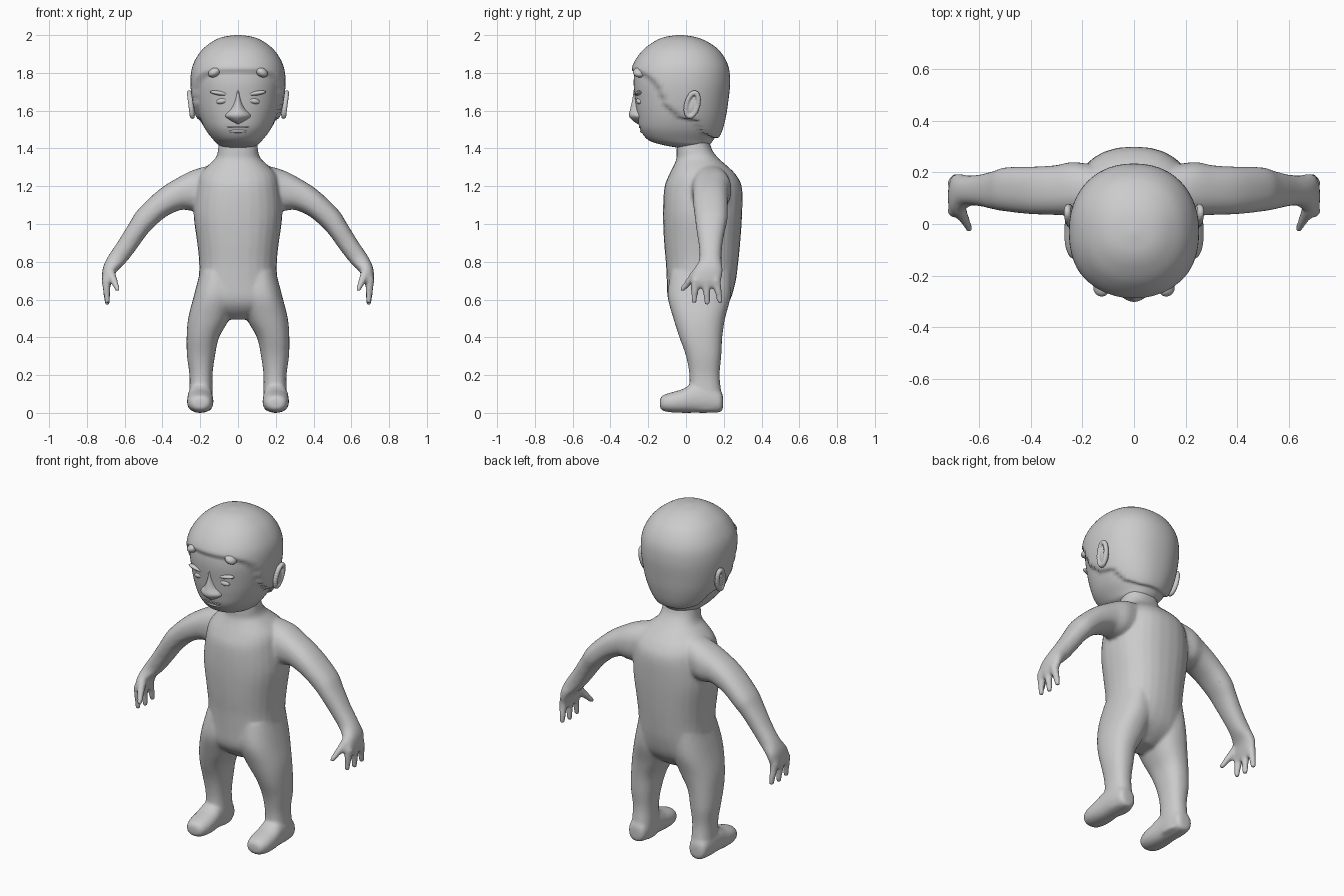
import bpy, bmesh, math
from mathutils import Vector, Matrix

if "Cube" in bpy.data.objects:
    bpy.data.objects.remove(bpy.data.objects["Cube"])


def catmull(a, b, c, d, t):
    return [0.5 * (2 * q + (r - p) * t + (2 * p - 5 * q + 4 * r - s) * t * t
                   + (3 * q - p - 3 * r + s) * t ** 3) for p, q, r, s in zip(a, b, c, d)]


def refine(rows, k):
    """Smoothly interpolate a table of section rows."""
    out = []
    for i in range(len(rows) - 1):
        a, d = rows[max(i - 1, 0)], rows[min(i + 2, len(rows) - 1)]
        out += [catmull(a, rows[i], rows[i + 1], d, j / k) for j in range(k)]
    return out + [list(rows[-1])]


def loft(bm, sections, n=28, power=2.3):
    """sections: (centre, half-axis u, half-axis v); superellipse rings, capped."""
    rings = []
    for c, u, v in sections:
        ring = []
        for i in range(n):
            a = 2 * math.pi * i / n
            ca, sa = math.cos(a), math.sin(a)
            cu = math.copysign(abs(ca) ** (2 / power), ca)
            sv = math.copysign(abs(sa) ** (2 / power), sa)
            ring.append(bm.verts.new(Vector(c) + Vector(u) * cu + Vector(v) * sv))
        rings.append(ring)
    for a, b in zip(rings, rings[1:]):
        for i in range(n):
            j = (i + 1) % n
            bm.faces.new((a[i], a[j], b[j], b[i]))
    bm.faces.new(rings[0][::-1])
    bm.faces.new(rings[-1])


def span(xa, za, xb, zb, y0, y1):
    """Section between two silhouette points and a depth range."""
    return (((xa + xb) / 2, (y0 + y1) / 2, (za + zb) / 2),
            ((xb - xa) / 2, 0, (zb - za) / 2), (0, (y1 - y0) / 2, 0))


def ball(bm, c, r, rot=0.0):
    m = Matrix.Translation(c) @ Matrix.Rotation(rot, 4, 'Y') @ Matrix.Diagonal((*r, 1))
    bmesh.ops.create_uvsphere(bm, u_segments=20, v_segments=12, radius=1, matrix=m)


def finger(bm, a, b, r0, r1):
    a, b = Vector(a), Vector(b)
    for i in range(13):
        t = i / 12
        r = r0 + (r1 - r0) * t
        bmesh.ops.create_icosphere(bm, subdivisions=2, radius=r,
                                   matrix=Matrix.Translation(a.lerp(b, t)))


def finish(bm, name):
    bmesh.ops.recalc_face_normals(bm, faces=bm.faces)
    for f in bm.faces:
        f.smooth = True
    me = bpy.data.meshes.new(name)
    bm.to_mesh(me)
    bm.free()
    ob = bpy.data.objects.new(name, me)
    bpy.context.collection.objects.link(ob)
    return ob


# Body: torso and neck (z, half width, front y, back y)
bm = bmesh.new()
torso = [(1.47, .10, -.04, .12), (1.40, .105, -.05, .135), (1.35, .118, -.05, .17),
         (1.31, .16, -.065, .215), (1.26, .205, -.09, .265), (1.19, .222, -.115, .297),
         (1.05, .235, -.122, .297), (.9, .216, -.116, .287), (.8, .206, -.107, .277),
         (.7, .209, -.102, .264), (.6, .228, -.095, .235), (.54, .16, -.06, .19),
         (.495, .06, .0, .13)]
loft(bm, [span(-r, z, r, z, a, b) for z, r, a, b in refine(torso, 4)])

# Limb sections: legs (inner x, outer x, z, front y, back y)
leg = [(.01, .2, .75, -.08, .24), (.01, .234, .62, -.097, .237), (.045, .264, .5, -.067, .207),
       (.10, .272, .4, -.035, .192), (.122, .270, .3, .0, .187), (.135, .257, .2, .018, .178),
       (.135, .257, .1, .018, .187), (.14, .25, .012, .03, .187)]
# Feet (y, half width, bottom z, top z)
foot = [(-.138, .03, .03, .07), (-.125, .052, .012, .092), (-.08, .068, .003, .108),
        (-.02, .07, .0, .125), (.04, .066, .0, .155), (.12, .062, .0, .15),
        (.18, .052, .003, .12), (.196, .03, .02, .09)]
# Arms (upper x, z, lower x, z, front y, back y)
arm = [(.10, 1.32, .12, 1.08, .02, .22), (.22, 1.292, .24, 1.07, .03, .24),
       (.31, 1.25, .30, 1.075, .035, .227), (.42, 1.18, .38, 1.04, .038, .222),
       (.53, 1.075, .45, .98, .048, .22), (.575, 1.005, .49, .935, .055, .207),
       (.637, .905, .54, .865, .068, .192), (.69, .825, .595, .795, .07, .188),
       (.716, .765, .645, .745, .04, .195), (.72, .70, .668, .69, .025, .185),
       (.71, .665, .682, .66, .04, .175)]
for s in (1, -1):
    loft(bm, [span(s * a, z, s * b, z, y0, y1) for a, b, z, y0, y1 in refine(leg, 4)])
    loft(bm, [((s * .2, y, (a + b) / 2), (w, 0, 0), (0, 0, (b - a) / 2))
              for y, w, a, b in refine(foot, 4)])
    loft(bm, [span(s * a, za, s * b, zb, y0, y1) for a, za, b, zb, y0, y1 in refine(arm, 4)])
    # Three fingers and a thumb
    for y0, y1, z in ((.05, .043, .592), (.105, .112, .583), (.16, .18, .592)):
        finger(bm, (s * .698, y0, .70), (s * .692, y1, z), .025, .016)
    finger(bm, (s * .675, .055, .74), (s * .638, -.018, .655), .027, .015)
body = finish(bm, "body")
m = body.modifiers.new("blend", 'REMESH')
m.mode, m.voxel_size, m.use_smooth_shade = 'VOXEL', .009, True
m = body.modifiers.new("soften", 'SMOOTH')
m.factor, m.iterations = .5, 8
m = body.modifiers.new("reduce", 'DECIMATE')
m.ratio = .3

# Head with raised hair cap (z, half width, front y, back y)
skull = [(1.405, .07, -.05, .10), (1.42, .105, -.13, .125), (1.445, .13, -.20, .145),
         (1.5, .172, -.242, .175), (1.57, .203, -.258, .193), (1.65, .222, -.268, .204),
         (1.75, .232, -.277, .214), (1.83, .222, -.265, .205), (1.9, .183, -.22, .166),
         (1.945, .131, -.164, .108), (1.97, .078, -.11, .046), (1.98, .012, -.045, -.02)]
hairline = [(-.4, 1.805), (-.25, 1.795), (-.2, 1.775), (-.15, 1.73), (-.1, 1.62), (-.03, 1.56),
            (.05, 1.545), (.09, 1.48), (.14, 1.455), (.4, 1.45)]


def hair_z(y):
    for (a, za), (b, zb) in zip(hairline, hairline[1:]):
        if y <= b:
            return za + (zb - za) * (y - a) / (b - a)
    return hairline[-1][1]


bm = bmesh.new()
loft(bm, [span(-r, z, r, z, a, b) for z, r, a, b in refine(skull, 7)], n=72, power=2.2)
mid = Vector((0, -.03, 1.72))
for v in bm.verts:
    t = min(max((v.co.z - hair_z(v.co.y)) / .018, 0), 1)
    v.co += (v.co - mid).normalized() * .02 * t * t * (3 - 2 * t)
finish(bm, "head_with_hair")

# Nose with broad nostrils
bm = bmesh.new()
nose = [(1.72, .012, -.275), (1.66, .02, -.284), (1.61, .04, -.295), (1.575, .068, -.302),
        (1.55, .045, -.285), (1.53, .012, -.258)]
loft(bm, [span(-w, z, w, z, y, -.19) for z, w, y in refine(nose, 4)], n=24, power=1.7)
finish(bm, "nose")

# Lips
bm = bmesh.new()
ball(bm, (0, -.228, 1.513), (.07, .022, .009))
ball(bm, (0, -.222, 1.492), (.055, .022, .011))
finish(bm, "lips")

# Paired features: eyes, brows, forelocks, ears
eyes, brows, locks, ears = (bmesh.new() for _ in range(4))
for s in (1, -1):
    ball(eyes, (s * .08, -.242, 1.652), (.036, .022, .017), s * .2)
    ball(brows, (s * .095, -.25, 1.692), (.055, .02, .012), s * -.15)
    ball(locks, (s * .125, -.245, 1.803), (.035, .036, .024), s * .5)
    ball(ears, (s * .238, .03, 1.63), (.02, .034, .06))
    # Ear rim swept round an ellipse
    for i in range(28):
        a = 2 * math.pi * i / 28
        p = (s * (.25 + .008 * math.sin(a)), .033 + .03 * math.cos(a) + .012 * math.sin(a),
             1.632 + .062 * math.sin(a))
        bmesh.ops.create_icosphere(ears, subdivisions=2, radius=.014,
                                   matrix=Matrix.Translation(p))
for b, name in ((eyes, "eyes"), (brows, "brows"), (locks, "forelocks"), (ears, "ears")):
    ob = finish(b, name)
    if name == "ears":
        m = ob.modifiers.new("blend", 'REMESH')
        m.mode, m.voxel_size, m.use_smooth_shade = 'VOXEL', .004, True
